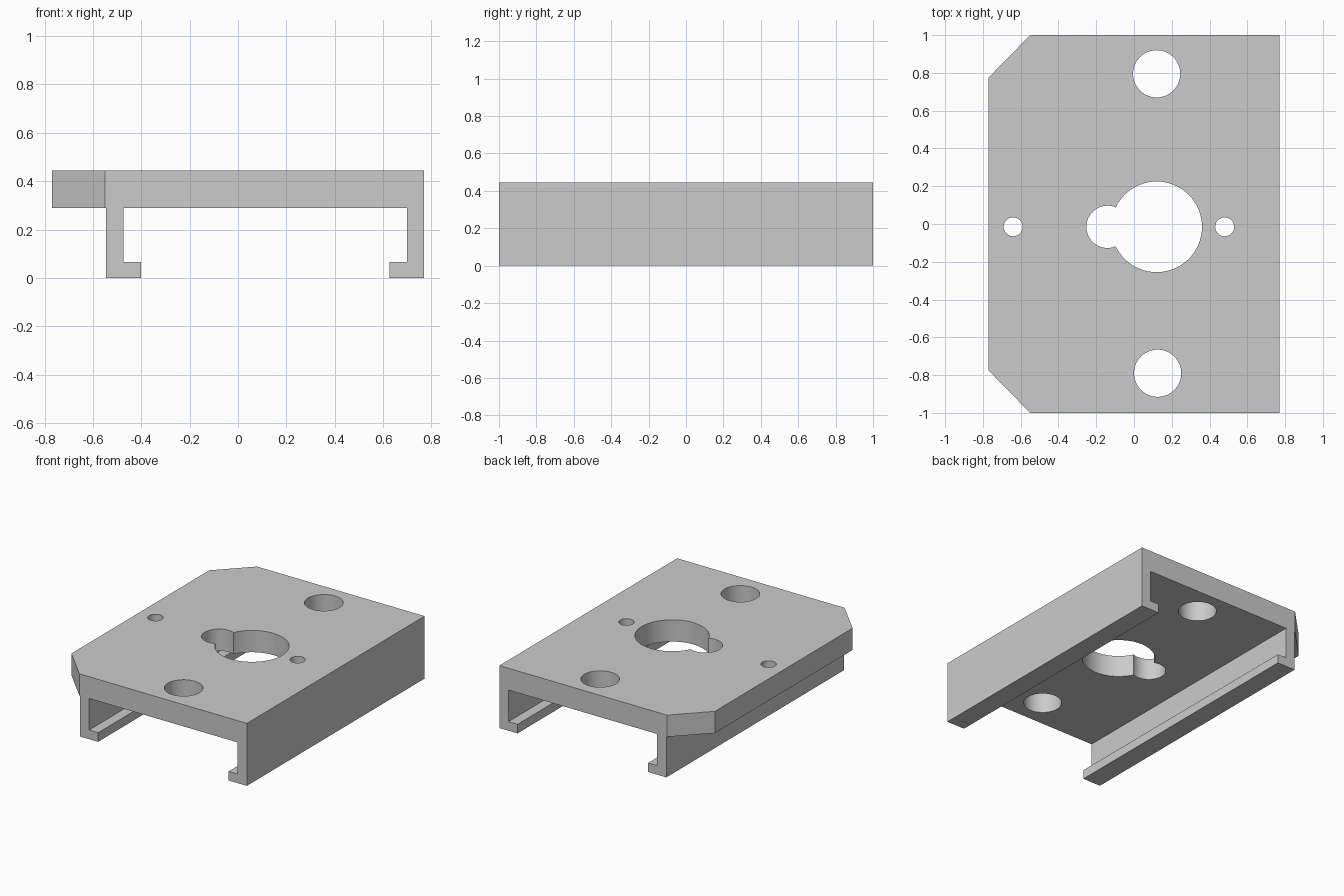
import bpy
import bmesh
from mathutils import Matrix

cube = bpy.data.objects.get("Cube")
if cube:
    bpy.data.objects.remove(cube, do_unlink=True)

TOP, UNDER, LIP = 0.445, 0.29, 0.065
LEN = 1.0
PLATE_L, RAIL_L, SIDE_R = -0.77, -0.545, 0.77
WALL, FOOT = 0.072, 0.143


def add_object(name, bm):
    bmesh.ops.recalc_face_normals(bm, faces=bm.faces)
    mesh = bpy.data.meshes.new(name)
    bm.to_mesh(mesh)
    bm.free()
    obj = bpy.data.objects.new(name, mesh)
    bpy.context.collection.objects.link(obj)
    return obj


def prism(name, points, offset):
    """Extrude a closed outline along the offset vector."""
    bm = bmesh.new()
    face = bm.faces.new([bm.verts.new(p) for p in points])
    out = bmesh.ops.extrude_face_region(bm, geom=[face])
    moved = [v for v in out["geom"] if isinstance(v, bmesh.types.BMVert)]
    bmesh.ops.translate(bm, verts=moved, vec=offset)
    # the starting face stays in place as the other cap
    return add_object(name, bm)


def hole_cutter(name, x, y, radius):
    bm = bmesh.new()
    bmesh.ops.create_cone(bm, cap_ends=True, segments=64, radius1=radius,
                          radius2=radius, depth=0.4,
                          matrix=Matrix.Translation((x, y, 0.4)))
    return add_object(name, bm)


# Channel body: plate, two side rails and their inward lips
profile = [
    (PLATE_L, TOP), (PLATE_L, UNDER), (RAIL_L, UNDER), (RAIL_L, 0),
    (RAIL_L + FOOT, 0), (RAIL_L + FOOT, LIP), (RAIL_L + WALL, LIP),
    (RAIL_L + WALL, UNDER), (SIDE_R - WALL, UNDER), (SIDE_R - WALL, LIP),
    (SIDE_R - FOOT, LIP), (SIDE_R - FOOT, 0), (SIDE_R, 0), (SIDE_R, TOP),
]
body = prism("channel_mounting_plate", [(x, -LEN, z) for x, z in profile],
             (0, 2 * LEN, 0))

# Clipped plate corners
cutters = []
for side, name in ((-1, "front_corner_cutter"), (1, "back_corner_cutter")):
    outline = [(-0.87, side * 0.673), (-0.45, side * 1.102), (-0.87, side * 1.102)]
    cutters.append(prism(name, [(x, y, 0.2) for x, y in outline], (0, 0, 0.4)))

# Keyhole opening, bolt holes and pin holes
for name, x, y, radius in (
    ("keyhole_cutter", 0.12, -0.015, 0.24),
    ("keyhole_lobe_cutter", -0.14, -0.015, 0.112),
    ("back_bolt_cutter", 0.12, 0.795, 0.125),
    ("front_bolt_cutter", 0.125, -0.79, 0.125),
    ("left_pin_cutter", 0.48, -0.015, 0.05),
    ("right_pin_cutter", -0.64, -0.015, 0.05),
):
    cutters.append(hole_cutter(name, x, y, radius))

for cutter in cutters:
    cutter.hide_render = True
    mod = body.modifiers.new(cutter.name, 'BOOLEAN')
    mod.operation = 'DIFFERENCE'
    mod.solver = 'EXACT'
    mod.object = cutter

# Bake the cuts and drop the helpers
graph = bpy.context.evaluated_depsgraph_get()
graph.update()
baked = bpy.data.meshes.new_from_object(body.evaluated_get(graph))
body.modifiers.clear()
body.data = baked
baked.name = "channel_mounting_plate"
for cutter in cutters:
    bpy.data.objects.remove(cutter, do_unlink=True)

# Plain grey metal
grey = bpy.data.materials.new("light_grey")
grey.use_nodes = True
colour = (0.6, 0.6, 0.6, 1)
grey.diffuse_color = colour
grey.node_tree.nodes["Principled BSDF"].inputs["Base Color"].default_value = colour
baked.materials.clear()
baked.materials.append(grey)

# Smooth hole walls, crisp edges
bpy.ops.object.select_all(action='DESELECT')
body.select_set(True)
bpy.context.view_layer.objects.active = body
bpy.ops.object.shade_smooth_by_angle(angle=0.5)
